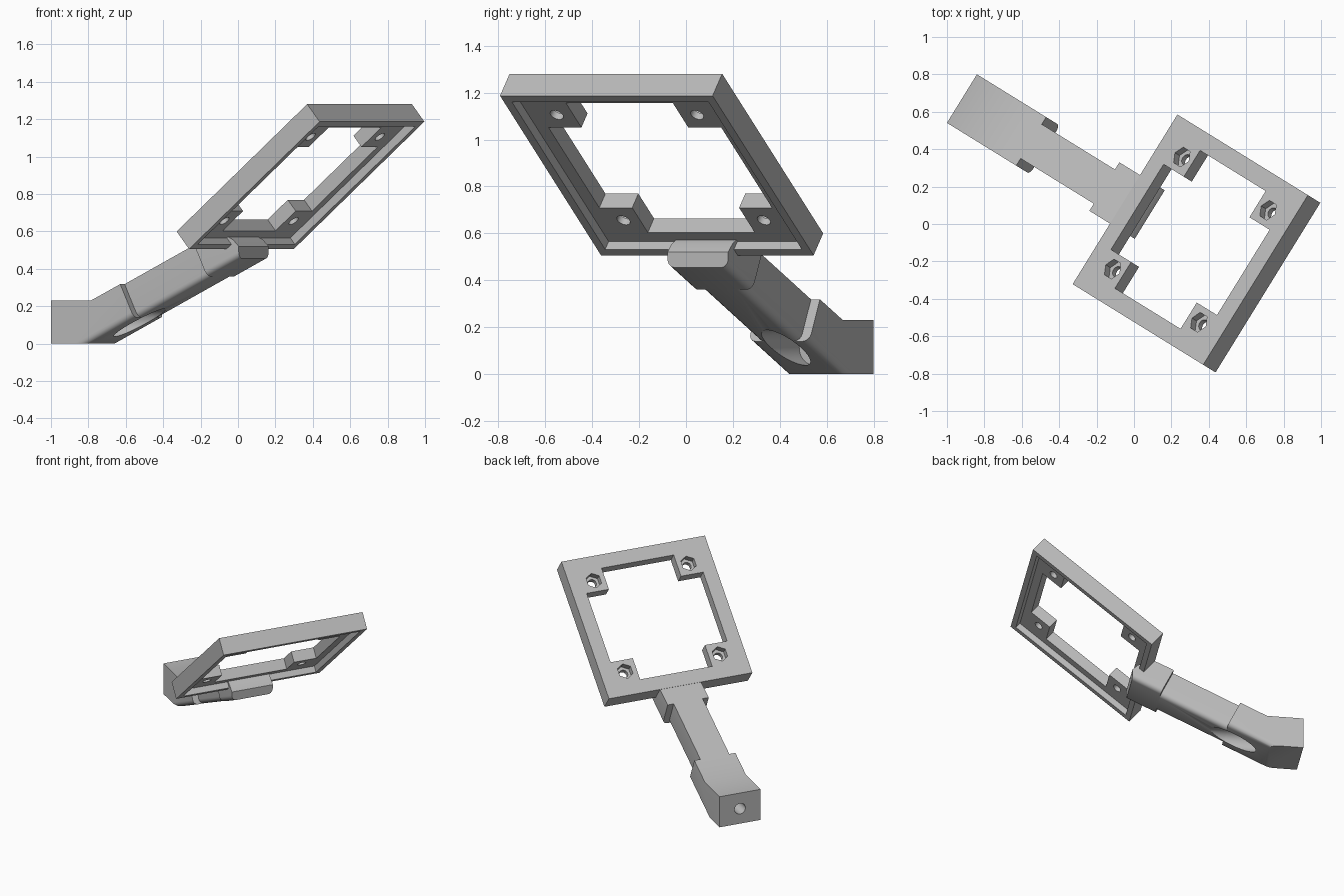
import bpy, bmesh, math
from mathutils import Matrix, Vector

cube = bpy.data.objects.get("Cube")
if cube:
    bpy.data.objects.remove(cube, do_unlink=True)

grey = bpy.data.materials.new("plain grey")
grey.use_nodes = True
grey.diffuse_color = (0.5, 0.5, 0.5, 1)
grey.node_tree.nodes["Principled BSDF"].inputs["Base Color"].default_value = (0.5, 0.5, 0.5, 1)

# The whole part is built along x, then turned into place
PLACE = Matrix.Rotation(math.radians(-31.7), 4, "Z") @ Matrix.Translation((0, 0.087, 0))
TILT = Matrix.Translation((0.30, 0, 0.94)) @ Matrix.Rotation(math.radians(-39.7), 4, "Y")
ALONG_X = Matrix.Rotation(math.pi / 2, 4, "Y")


def add_object(name, bm, matrix):
    bmesh.ops.recalc_face_normals(bm, faces=bm.faces)
    mesh = bpy.data.meshes.new(name)
    bm.to_mesh(mesh)
    bm.free()
    mesh.materials.append(grey)
    ob = bpy.data.objects.new(name, mesh)
    ob.matrix_world = PLACE @ matrix
    bpy.context.collection.objects.link(ob)
    return ob


def box(name, size, z_low, z_high, matrix):
    bm = bmesh.new()
    bmesh.ops.create_cube(bm, size=1)
    for v in bm.verts:
        v.co = (v.co.x * size[0], v.co.y * size[1], z_high if v.co.z > 0 else z_low)
    return add_object(name, bm, matrix)


def cylinder(name, radius, low, high, sides, matrix):
    bm = bmesh.new()
    bmesh.ops.create_cone(bm, cap_ends=True, segments=sides, radius1=radius,
                          radius2=radius, depth=high - low,
                          matrix=Matrix.Translation((0, 0, (low + high) / 2)))
    return add_object(name, bm, matrix)


def bar(name, profile, width, round_edge):
    """Extrude a side profile and round the two long edges under it."""
    bm = bmesh.new()
    ring = [bm.verts.new((x, -width / 2, z)) for x, z in profile]
    face = bm.faces.new(ring)
    bmesh.ops.extrude_face_region(bm, geom=[face])
    bm.verts.ensure_lookup_table()
    for v in bm.verts[len(ring):]:
        v.co.y = width / 2
    ends = [Vector(profile[i]) for i in round_edge]

    def on_line(v):
        return any((Vector((v.co.x, v.co.z)) - p).length < 1e-4 for p in ends)

    edges = [e for e in bm.edges if on_line(e.verts[0]) and on_line(e.verts[1])
             and abs(e.verts[0].co.y - e.verts[1].co.y) < 1e-4]
    bmesh.ops.bevel(bm, geom=edges, offset=0.035, segments=5, profile=0.5, affect="EDGES")
    return add_object(name, bm, Matrix())


def cut(ob, cutters):
    for c in cutters:
        mod = ob.modifiers.new("cut", "BOOLEAN")
        mod.operation = "DIFFERENCE"
        mod.solver = "EXACT"
        mod.object = c
    bpy.context.view_layer.update()
    graph = bpy.context.evaluated_depsgraph_get()
    mesh = bpy.data.meshes.new_from_object(ob.evaluated_get(graph))
    ob.modifiers.clear()
    ob.data = mesh


def remove(cutters):
    for c in cutters:
        bpy.data.objects.remove(c, do_unlink=True)


# Square frame: cross-shaped opening leaves four corner tabs, shallow recess below
OUTER, OPEN, INNER, THICK, PLATE = 1.066, 0.866, 0.536, 0.122, 0.078
frame = box("frame", (OUTER, OUTER), -THICK, 0, TILT)
cutters = [
    box("recess_cutter", (OUTER - 0.08, OUTER - 0.08), -0.3, -PLATE, TILT),
    box("opening_cutter_long", (OPEN, INNER), -0.4, 0.2, TILT),
    box("opening_cutter_wide", (INNER, OPEN), -0.5, 0.3, TILT),
]
# Screw holes with hexagonal nut pockets in the tabs
for sx in (-1, 1):
    for sy in (-1, 1):
        spot = TILT @ Matrix.Translation((sx * 0.352, sy * 0.352, 0))
        cutters.append(cylinder("nut_cutter", 0.056, -0.045, 0.1, 6,
                                spot @ Matrix.Rotation(math.pi / 2, 4, "Z")))
        cutters.append(cylinder("screw_cutter", 0.03, -0.2, 0.15, 24, spot))
cut(frame, cutters)
remove(cutters)

# Sloped arm: wide foot, narrow neck and wide mount under the frame
foot = bar("arm_foot", [(-1.135, 0), (-0.905, 0), (-0.614, 0.139), (-0.70, 0.318),
                        (-0.885, 0.23), (-1.135, 0.23)], 0.305, (1, 2))
neck = bar("arm_neck", [(-0.614, 0.139), (-0.154, 0.359), (-0.24, 0.538),
                        (-0.70, 0.318)], 0.215, (0, 1))
mount = bar("arm_mount", [(-0.154, 0.359), (0.045, 0.454), (0.045, 0.52), (0.01, 0.555),
                          (-0.04, 0.58), (-0.108, 0.598), (-0.24, 0.538)], 0.305, (0, 1))

# Bolt hole through the foot, with a wide bore leaving through the sloped underside
axis = Matrix.Translation((0, 0, 0.112)) @ ALONG_X
bores = [cylinder("bolt_cutter", 0.04, -1.25, -0.8, 32, axis),
         cylinder("bore_cutter", 0.075, -0.9, -0.35, 48, axis)]
cut(foot, bores)
cut(neck, bores[1:])
remove(bores)

# Smooth the rounded surfaces, keep the corners sharp
bpy.ops.object.select_all(action="DESELECT")
for ob in (frame, foot, neck, mount):
    ob.select_set(True)
bpy.context.view_layer.objects.active = frame
bpy.ops.object.shade_smooth_by_angle(angle=math.radians(30))
